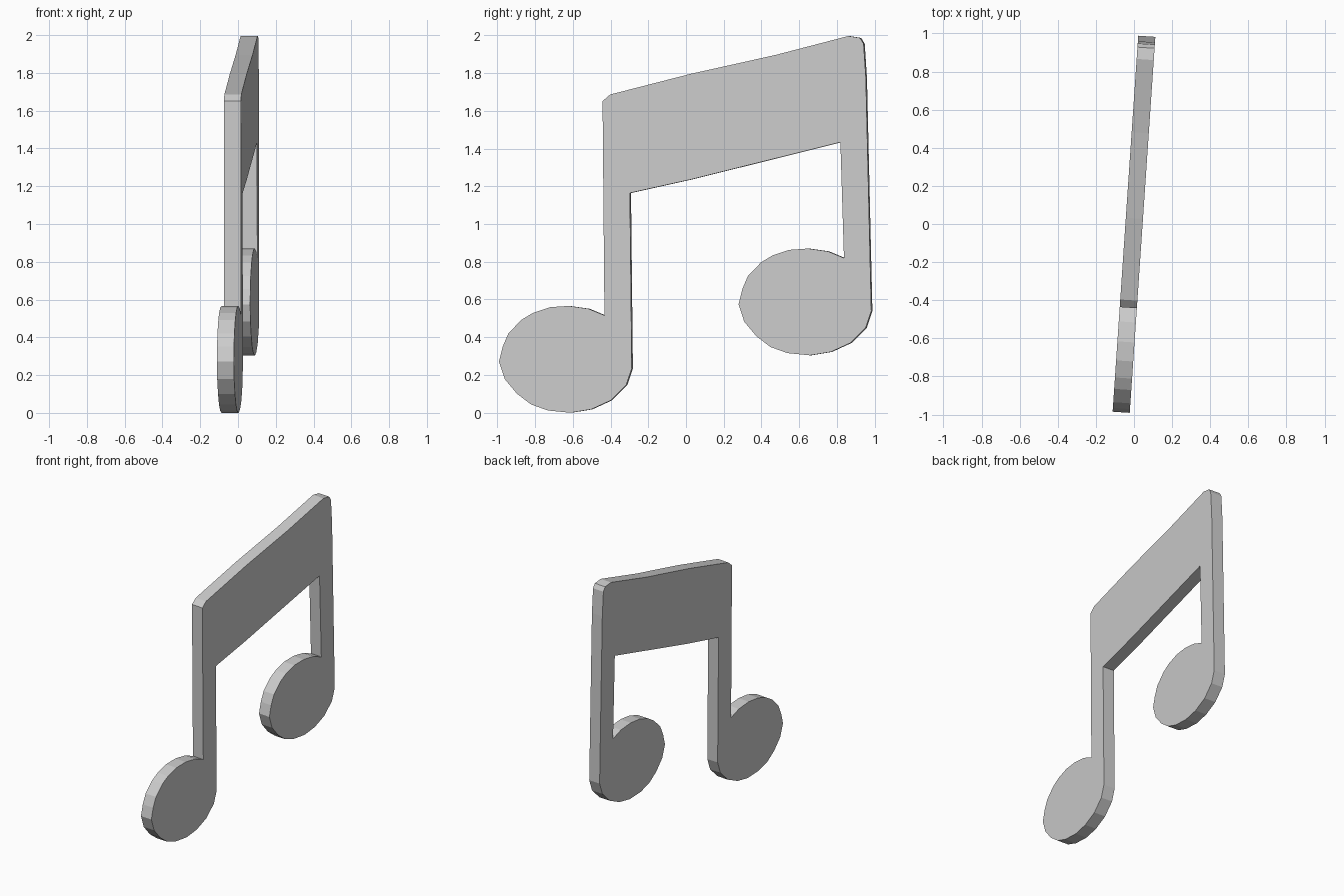
import bpy, bmesh, math
from mathutils import Matrix, Vector

if "Cube" in bpy.data.objects:
    bpy.data.objects.remove(bpy.data.objects["Cube"])

THICK = 0.09
TURN = -math.radians(3.9)

# Note head outline: inner stem corner, round the oval, to the outer stem foot
HEAD = [(-0.43, 0.52), (-0.515, 0.555), (-0.62, 0.57), (-0.72, 0.563), (-0.81, 0.533),
        (-0.87, 0.497), (-0.94, 0.425), (-0.97, 0.355), (-0.99, 0.275), (-0.96, 0.183),
        (-0.895, 0.105), (-0.82, 0.048), (-0.73, 0.016), (-0.61, 0.004), (-0.5, 0.022),
        (-0.395, 0.07), (-0.315, 0.15), (-0.285, 0.238)]


def head(dy, dz):
    return [(y + dy, z + dz) for y, z in HEAD]


# Underside of the beam, and its top edge with clipped corners
beam_under = [(-0.295, 1.168), (0.03, 1.24), (0.823, 1.437)]
beam_top = [(0.958, 1.78), (0.946, 1.96), (0.927, 1.99), (0.865, 2.0), (0.48, 1.9),
            (0.03, 1.8), (-0.4, 1.69), (-0.44, 1.655)]
outline = head(0, 0) + beam_under + head(1.272, 0.304) + beam_top

# Extrude the outline to a slab, then turn it slightly about z
bm = bmesh.new()
face = bm.faces.new([bm.verts.new((-THICK / 2, y, z)) for y, z in outline])
ext = bmesh.ops.extrude_face_region(bm, geom=[face], use_keep_orig=True)
moved = [e for e in ext["geom"] if isinstance(e, bmesh.types.BMVert)]
bmesh.ops.translate(bm, verts=moved, vec=Vector((THICK, 0, 0)))
bmesh.ops.rotate(bm, verts=bm.verts, cent=(0, 0, 0), matrix=Matrix.Rotation(TURN, 3, 'Z'))
bmesh.ops.translate(bm, verts=bm.verts, vec=(0, 0, -min(v.co.z for v in bm.verts)))
bmesh.ops.recalc_face_normals(bm, faces=bm.faces)

mesh = bpy.data.meshes.new("beamed_music_note")
bm.to_mesh(mesh)
bm.free()
bpy.context.collection.objects.link(bpy.data.objects.new("beamed_music_note", mesh))
